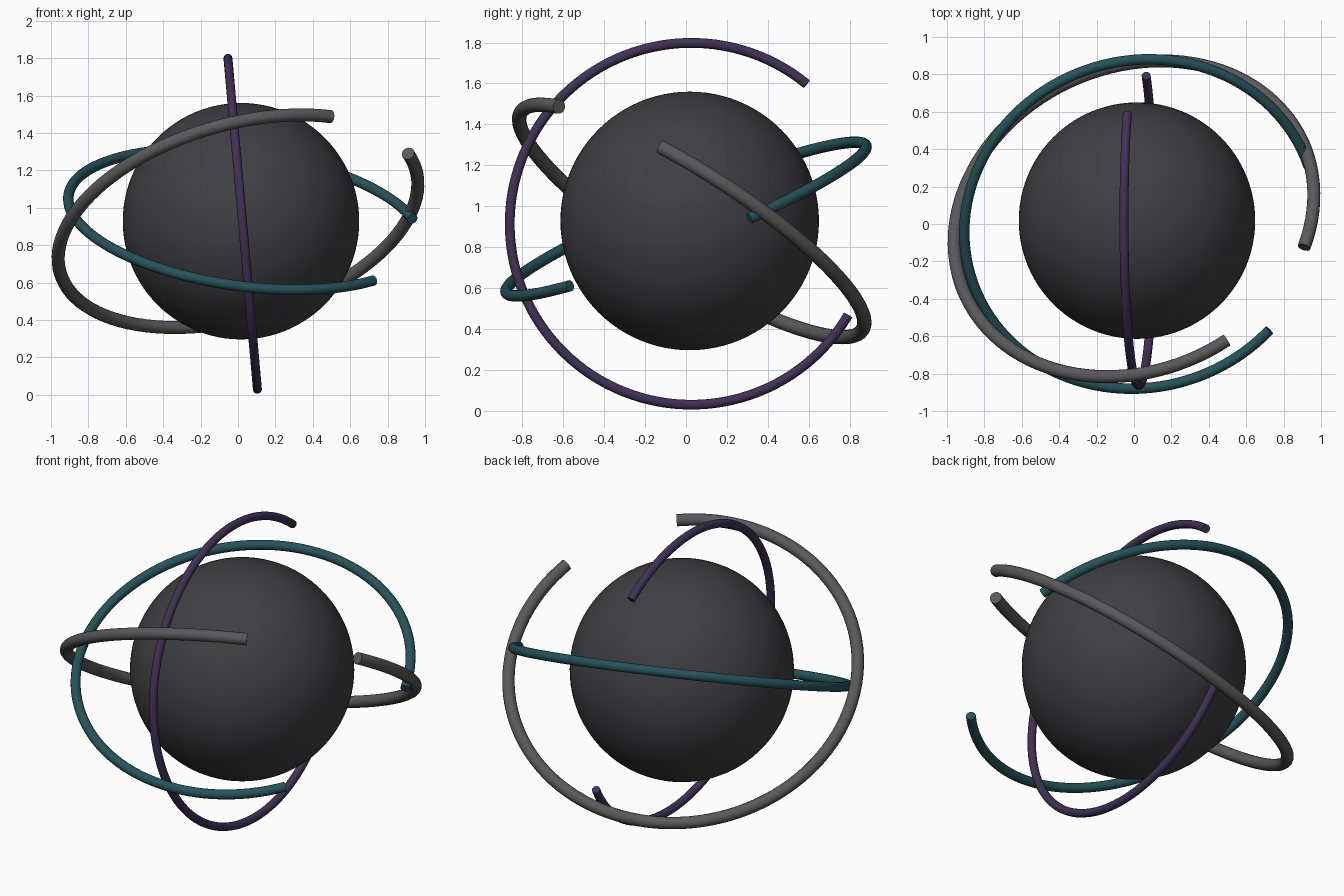
import bpy
import math
from mathutils import Vector, Quaternion

if "Cube" in bpy.data.objects:
    bpy.data.objects.remove(bpy.data.objects["Cube"])


def finish(obj, name, color):
    obj.name = name
    mat = bpy.data.materials.new(name + "_material")
    mat.diffuse_color = (*color, 1)
    mat.use_nodes = True
    mat.node_tree.nodes["Principled BSDF"].inputs["Base Color"].default_value = mat.diffuse_color
    obj.data.materials.clear()
    obj.data.materials.append(mat)
    bpy.ops.object.select_all(action='DESELECT')
    obj.select_set(True)
    bpy.context.view_layer.objects.active = obj
    bpy.ops.object.shade_smooth_by_angle(angle=math.radians(40))


def open_ring(name, center, normal, radius, tube, start, end, color, steps=96):
    """Round tube sweeping counter-clockwise about normal, from start towards end."""
    c, n = Vector(center), Vector(normal).normalized()

    def in_plane(p):
        d = Vector(p) - c
        return (d - n * d.dot(n)).normalized()

    u, e = in_plane(start), in_plane(end)
    sweep = math.atan2(n.cross(u).dot(e), u.dot(e)) % math.tau
    curve = bpy.data.curves.new(name, 'CURVE')
    curve.dimensions = '3D'
    curve.bevel_depth = tube
    curve.bevel_resolution = 6
    curve.use_fill_caps = True
    spline = curve.splines.new('POLY')
    spline.points.add(steps)
    for i, pt in enumerate(spline.points):
        p = c + Quaternion(n, sweep * i / steps) @ u * radius
        pt.co = (*p, 1)
    obj = bpy.data.objects.new(name, curve)
    bpy.context.collection.objects.link(obj)
    bpy.ops.object.select_all(action='DESELECT')
    obj.select_set(True)
    bpy.context.view_layer.objects.active = obj
    bpy.ops.object.convert(target='MESH')
    finish(bpy.context.object, name, color)


# central ball
bpy.ops.mesh.primitive_uv_sphere_add(segments=96, ring_count=48, radius=0.632,
                                     location=(0.016, 0.018, 0.928))
finish(bpy.context.object, "core_sphere", (0.05, 0.05, 0.055))

# three open orbit rings
open_ring("upright_ring", (0.025, 0.026, 0.914), (1, 0, 0.089), 0.888, 0.024,
          (-0.036, 0.595, 1.602), (0.065, 0.79, 0.469), (0.05, 0.03, 0.09))
open_ring("shallow_ring", (0.035, 0.0, 0.937), (0.126, -0.375, 0.918), 0.95, 0.028,
          (0.931, 0.308, 0.945), (0.724, -0.569, 0.615), (0.02, 0.085, 0.1))
open_ring("steep_ring", (0.0, 0.028, 0.928), (-0.238, 0.522, 0.818), 0.99, 0.035,
          (0.908, -0.124, 1.29), (0.496, -0.62, 1.488), (0.1, 0.1, 0.105))
